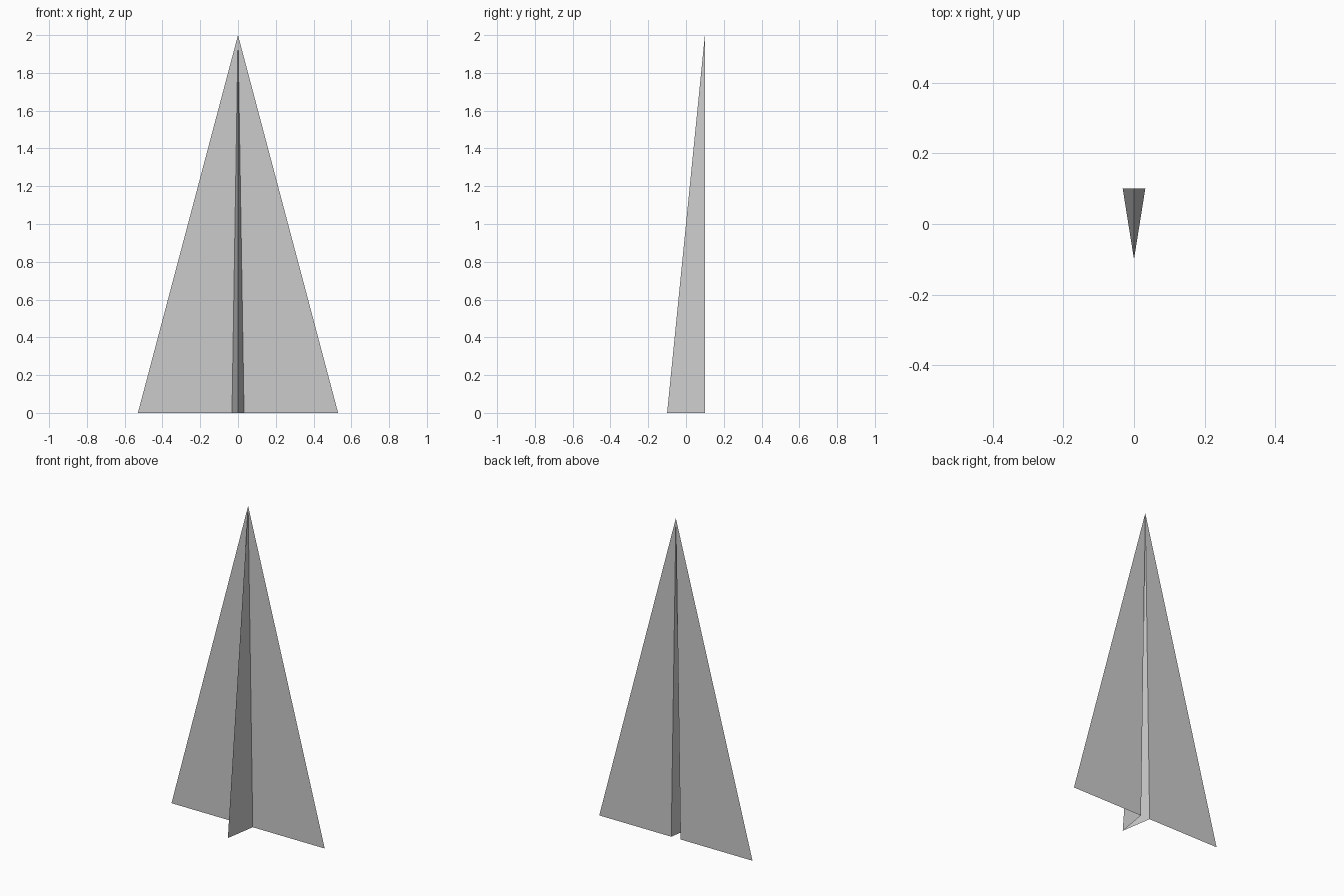
import bpy

if "Cube" in bpy.data.objects:
    bpy.data.objects.remove(bpy.data.objects["Cube"])


def sheet(name, points):
    """One triangular paper panel, mirrored across x = 0."""
    mesh = bpy.data.meshes.new(name)
    mesh.from_pydata(points, [], [(0, 1, 2)])
    obj = bpy.data.objects.new(name, mesh)
    bpy.context.collection.objects.link(obj)
    mirror = obj.modifiers.new("mirror", "MIRROR")
    mirror.use_axis[0] = True
    mirror.use_clip = True
    return obj


nose = (0, 0.1, 2)
fold = (0.032, 0.1, 0)
wing_tip = (0.53, 0.1, 0)
keel_tail = (0, -0.1, 0)

# Flat wings, facing the back
sheet("wings", [nose, wing_tip, fold])

# Open V-shaped keel below the wings
sheet("keel", [nose, keel_tail, fold])
